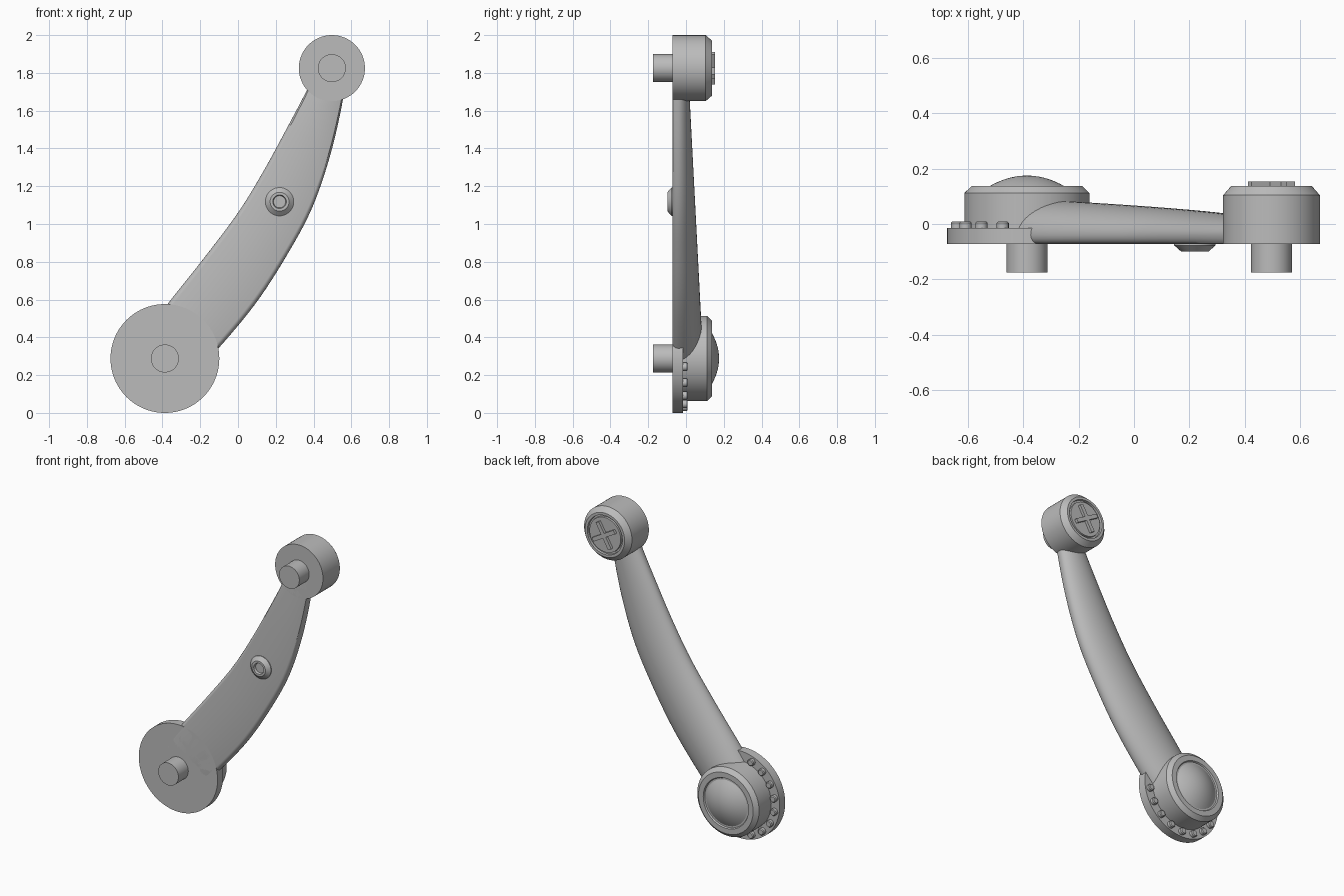
import bpy, bmesh, math
from mathutils import Vector, Matrix

cube = bpy.data.objects.get("Cube")
if cube:
    bpy.data.objects.remove(cube, do_unlink=True)

# Single flat colour
grey = bpy.data.materials.new("plain_grey")
grey.use_nodes = True
GREY = (0.5, 0.5, 0.5, 1)
grey.diffuse_color = GREY
grey.node_tree.nodes["Principled BSDF"].inputs["Base Color"].default_value = GREY


def finish(name, bm):
    """Turn a bmesh into a grey object, smooth with sharp edges kept."""
    bmesh.ops.remove_doubles(bm, verts=bm.verts, dist=1e-5)
    bmesh.ops.recalc_face_normals(bm, faces=bm.faces)
    mesh = bpy.data.meshes.new(name)
    bm.to_mesh(mesh)
    bm.free()
    mesh.materials.append(grey)
    obj = bpy.data.objects.new(name, mesh)
    bpy.context.collection.objects.link(obj)
    bpy.ops.object.select_all(action='DESELECT')
    obj.select_set(True)
    bpy.context.view_layer.objects.active = obj
    bpy.ops.object.shade_smooth_by_angle(angle=math.radians(30))
    return obj


def lathe(name, centre, profile, steps=64):
    """Spin (radius, y) points about the y axis through centre (x, z)."""
    bm = bmesh.new()
    verts = [bm.verts.new((centre[0] + r, y, centre[1])) for r, y in profile]
    edges = [bm.edges.new(pair) for pair in zip(verts, verts[1:])]
    bmesh.ops.spin(bm, geom=verts + edges, cent=(centre[0], 0, centre[1]),
                   axis=(0, 1, 0), angle=math.tau, steps=steps, use_duplicate=False)
    return finish(name, bm)


LOW = (-0.387, 0.288)
HIGH = (0.497, 1.825)
FRONT = -0.072

# Lower hub: flange, boss and dome
lathe("lower_flange", LOW, [(0, FRONT), (0.288, FRONT), (0.288, -0.015), (0, -0.015)], 96)
dome = [(0.15 * (1 - i / 10), 0.128 + 0.047 * (1 - (1 - i / 10) ** 2)) for i in range(11)]
lathe("lower_boss", LOW, [(0, -0.03), (0.226, -0.03), (0.226, 0.112), (0.2, 0.137),
                          (0.165, 0.137), (0.16, 0.128)] + dome)

# Rivets around the exposed part of the flange
for i in range(13):
    a = math.radians(110 + 20 * i)
    spot = (LOW[0] + 0.256 * math.cos(a), LOW[1] + 0.256 * math.sin(a))
    lathe(f"rivet_{i + 1}", spot, [(0, -0.03), (0.022, -0.03), (0.022, 0.004),
                                   (0.017, 0.009), (0, 0.009)], 16)

# Upper hub with grooved cap
lathe("upper_hub", HIGH, [(0, FRONT), (0.175, FRONT), (0.175, 0.104), (0.145, 0.138),
                          (0.128, 0.138), (0.126, 0.124), (0.116, 0.124),
                          (0.114, 0.135), (0, 0.135)])

# Raised cross on the upper cap
for name, tilt in (("cross_bar_a", 30), ("cross_bar_b", 120)):
    bm = bmesh.new()
    turn = Matrix.Translation((HIGH[0], 0.138, HIGH[1])) @ Matrix.Rotation(math.radians(tilt), 4, 'Y')
    bmesh.ops.create_cube(bm, size=1, matrix=turn @ Matrix.Diagonal((0.182, 0.03, 0.026, 1)))
    finish(name, bm)

# Mounting pins
for name, centre in (("lower_pin", LOW), ("upper_pin", HIGH)):
    lathe(name, centre, [(0, -0.05), (0.074, -0.05), (0.074, -0.175), (0, -0.175)], 48)

# Hollow stud on the front of the arm
lathe("arm_stud", (0.22, 1.118), [(0, -0.05), (0.075, -0.05), (0.075, -0.077), (0.05, -0.099),
                                  (0.036, -0.099), (0.032, -0.084), (0, -0.084)], 48)

# Curved arm: left and right edge points (x, z), rising
left_edge = [(-0.50, 0.40), (-0.37, 0.58), (-0.18, 0.82), (0, 1.06),
             (0.135, 1.28), (0.255, 1.50), (0.365, 1.71), (0.41, 1.82)]
right_edge = [(-0.26, 0.18), (-0.105, 0.34), (0.09, 0.575), (0.25, 0.82),
              (0.39, 1.08), (0.49, 1.37), (0.555, 1.656), (0.57, 1.80)]


def smooth_path(points, cuts=6):
    """Catmull-Rom curve through the points."""
    p = [Vector(q) for q in points]
    p = [2 * p[0] - p[1]] + p + [2 * p[-1] - p[-2]]
    out = []
    for a, b, c, d in zip(p, p[1:], p[2:], p[3:]):
        for k in range(cuts):
            t = k / cuts
            out.append(0.5 * (2 * b + (c - a) * t + (2 * a - 5 * b + 4 * c - d) * t * t
                              + (3 * b - a - 3 * c + d) * t ** 3))
    return out + [p[-2]]


bm = bmesh.new()
rings = []
SIDE = -0.04  # depth where the arm is widest
for l, r in zip(smooth_path(left_edge), smooth_path(right_edge)):
    mid, half = (l + r) / 2, (r - l) / 2
    back = 0.106 - 0.052 * mid.y
    # Domed back, then rounded corners onto a flat front
    section = [(math.cos(math.pi * i / 24), SIDE + (back - SIDE) * math.sin(math.pi * i / 24))
               for i in range(25)]
    corner = [(0.87 + 0.13 * math.cos(a), SIDE + (FRONT - SIDE) * math.sin(a))
              for a in (math.pi / 8 * k for k in range(1, 5))]
    section += [(-u, y) for u, y in corner] + corner[::-1]
    rings.append([bm.verts.new((mid.x + half.x * u, y, mid.y + half.y * u)) for u, y in section])
for a, b in zip(rings, rings[1:]):
    for i in range(len(a)):
        j = (i + 1) % len(a)
        bm.faces.new((a[i], a[j], b[j], b[i]))
bm.faces.new(rings[0])
bm.faces.new(rings[-1])
finish("curved_arm", bm)
